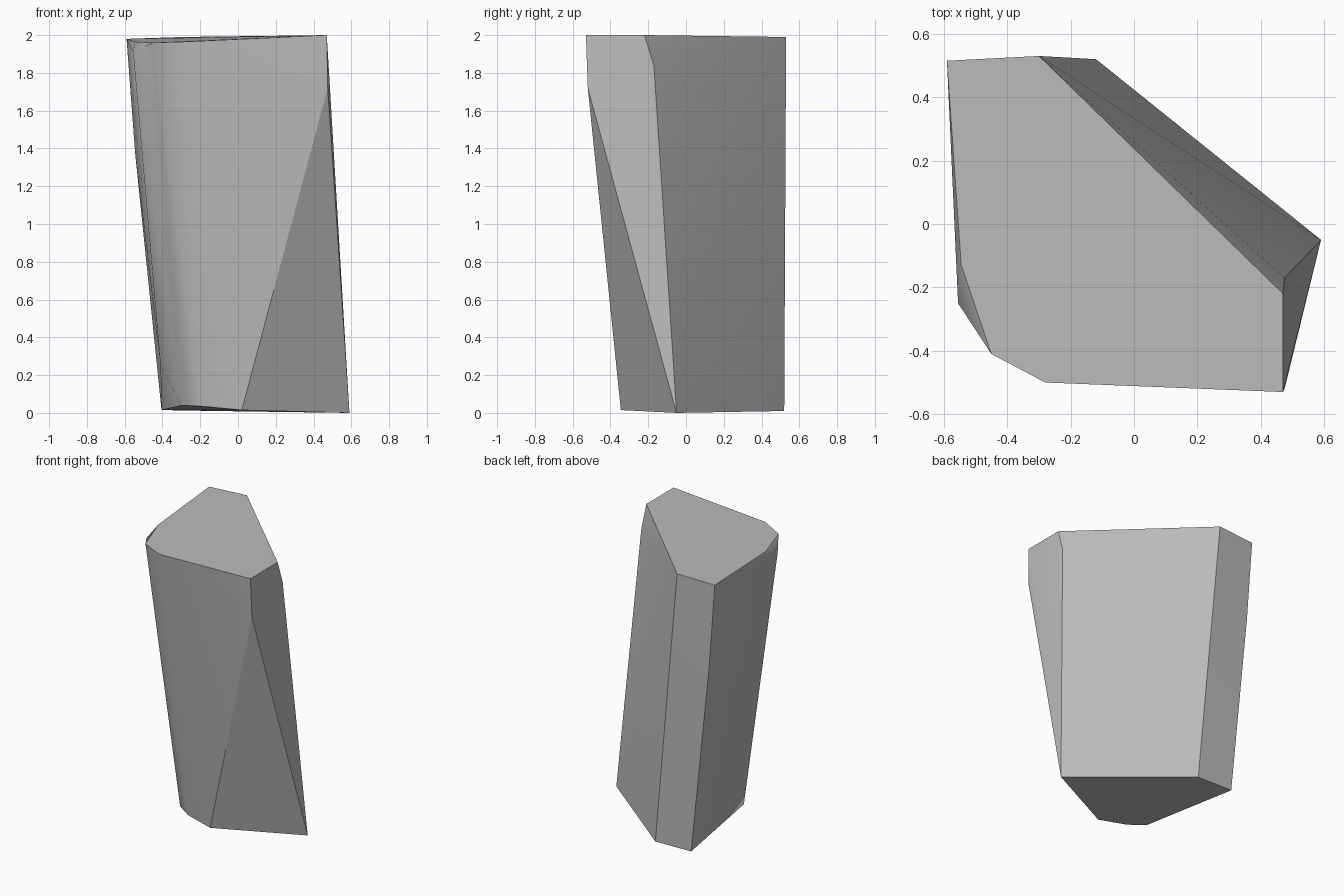
import bpy
import bmesh

cube = bpy.data.objects.get("Cube")
if cube:
    bpy.data.objects.remove(cube, do_unlink=True)

# Stone colour
stone = bpy.data.materials.new("grey stone")
stone.use_nodes = True
colour = (0.5, 0.5, 0.5, 1)
stone.diffuse_color = colour
bsdf = stone.node_tree.nodes["Principled BSDF"]
bsdf.inputs["Base Color"].default_value = colour
bsdf.inputs["Roughness"].default_value = 0.9

# Corners of the leaning pillar, each ring anticlockwise
top = [(0.47, -0.53, 2.0), (0.47, -0.22, 2.0), (-0.3, 0.53, 1.99),
       (-0.59, 0.515, 1.98), (-0.545, -0.13, 1.965),
       (-0.45, -0.41, 1.96), (-0.28, -0.5, 1.965)]
chips = [(0.475, -0.52, 1.72), (0.475, -0.17, 1.84),
         (-0.545, 0.515, 1.38), (-0.555, -0.25, 1.91), (-0.41, -0.1, 0.25)]
base = [(0.59, -0.05, 0.0), (-0.12, 0.52, 0.01), (-0.405, 0.52, 0.015),
        (-0.3, -0.23, 0.04), (-0.19, -0.3, 0.035), (0.02, -0.345, 0.015)]

# Wrap the corners in a convex skin
bm = bmesh.new()
for corner in top + chips + base:
    bm.verts.new(corner)
hull = bmesh.ops.convex_hull(bm, input=bm.verts[:])
loose = [v for v in bm.verts if not v.link_faces]
bmesh.ops.delete(bm, geom=loose, context='VERTS')
bmesh.ops.dissolve_limit(bm, angle_limit=0.025, verts=bm.verts[:], edges=bm.edges[:])
bmesh.ops.recalc_face_normals(bm, faces=bm.faces[:])

mesh = bpy.data.meshes.new("stone_pillar")
bm.to_mesh(mesh)
bm.free()
mesh.materials.append(stone)
pillar = bpy.data.objects.new("stone_pillar", mesh)
bpy.context.collection.objects.link(pillar)

# Soften shallow facets, keep broken edges crisp
bpy.ops.object.select_all(action='DESELECT')
pillar.select_set(True)
bpy.context.view_layer.objects.active = pillar
bpy.ops.object.shade_smooth_by_angle(angle=0.52)
